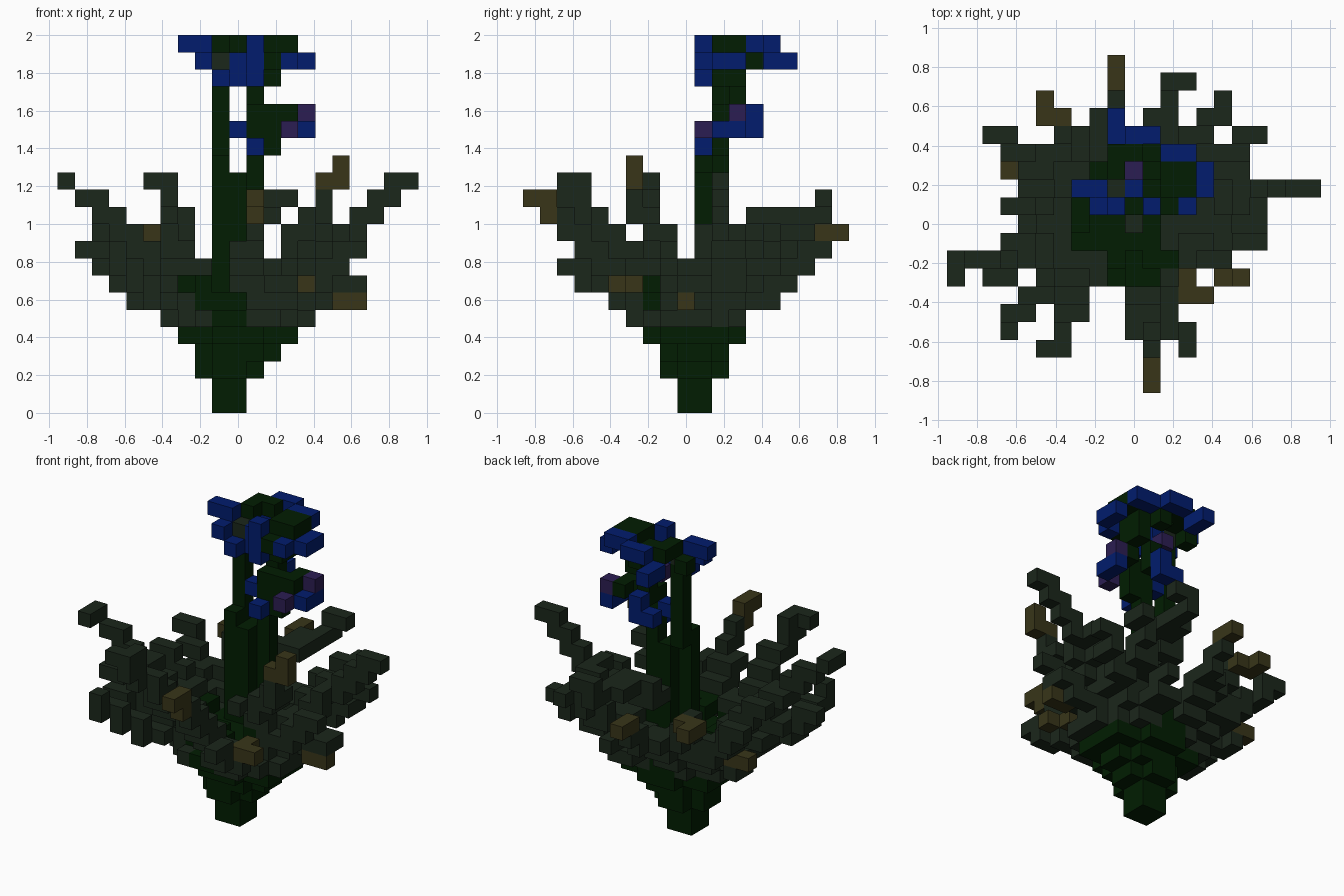
import bpy, bmesh

if "Cube" in bpy.data.objects:
    bpy.data.objects.remove(bpy.data.objects["Cube"])

V = 1 / 11            # edge of one block
cells = {}            # block position -> (part, colour)

COLOURS = {"deep_green": (0.0005, 0.0125, 0.0005, 1),
           "leaf_green": (0.0110, 0.0200, 0.0110, 1),
           "withered_olive": (0.040, 0.036, 0.0095, 1),
           "petal_blue": (0.0005, 0.0115, 0.155, 1),
           "petal_purple": (0.0245, 0.0125, 0.085, 1)}
G, L, O, B, P = range(5)


def put(p, part, col):
    cells.setdefault(p, (part, col))


def box(part, col, x0, x1, y0, y1, z0, z1):
    for x in range(x0, x1 + 1):
        for y in range(y0, y1 + 1):
            for z in range(z0, z1 + 1):
                put((x, y, z), part, col)


def near_centre(x, y):
    return (x + .4) ** 2 + y ** 2 < 10


# flower stalks
box("left_stalk", G, -1, -1, 1, 1, 4, 14)
box("left_stalk", G, -1, -1, 2, 2, 14, 19)
box("left_stalk", L, -1, -1, 2, 2, 20, 20)
box("right_stalk", G, 0, 0, 1, 2, 4, 13)
box("right_stalk", G, 1, 1, 2, 2, 5, 17)
box("right_stalk", G, 2, 2, 2, 2, 15, 17)
box("right_stalk", G, 1, 1, 3, 3, 17, 18)
box("right_stalk", G, 2, 2, 2, 3, 19, 20)

# upper bloom: green heart, blue petals
for b in [(-1, -1, 3, 4, 21, 21), (0, 0, 4, 4, 21, 21), (-2, -2, 3, 3, 20, 20),
          (2, 3, 2, 3, 21, 21), (2, 2, 1, 1, 20, 20), (1, 1, 4, 4, 20, 20)]:
    box("bloom_heart", G, *b)
for b in [(-3, -2, 2, 2, 21, 21), (-2, -2, 1, 1, 20, 20), (-1, -1, 1, 1, 19, 19),
          (0, 0, 2, 2, 19, 20), (1, 1, 1, 1, 19, 21), (3, 3, 1, 1, 20, 20),
          (4, 4, 2, 3, 20, 20), (2, 3, 4, 4, 21, 21), (-1, -1, 5, 6, 20, 20),
          (0, 1, 5, 5, 21, 21)]:
    box("upper_petals", B, *b)
box("upper_petals", P, 0, 0, 3, 3, 19, 19)

# lower bloom
box("lower_bloom_heart", G, 3, 3, 2, 3, 17, 17)
for b in [(0, 0, 2, 2, 16, 16), (1, 1, 1, 1, 15, 15), (4, 4, 2, 3, 16, 16),
          (1, 1, 4, 4, 16, 17), (0, 0, 4, 4, 16, 16)]:
    box("lower_petals", B, *b)
box("lower_petals", P, 4, 4, 3, 3, 17, 17)
box("lower_petals", P, 3, 3, 1, 1, 16, 16)

# withered leaf patches and bent leaf tips
for b in [(3, 3, -4, -3, 7, 7), (4, 4, -4, -4, 7, 7), (6, 7, 0, 0, 6, 6),
          (-5, -4, 6, 6, 10, 10), (-5, -5, 7, 7, 10, 10)]:
    box("leaves", O, *b)
for b in [(-10, -10, -3, -2, 13, 13), (2, 3, 8, 8, 12, 12), (-5, -4, -7, -7, 13, 13),
          (-4, -4, -6, -6, 12, 13), (4, 4, 6, 6, 9, 9), (-7, -7, -6, -6, 9, 9),
          (6, 7, 0, 0, 7, 7)]:
    box("leaves", L, *b)

# root block and widening crown
box("root", G, -1, 0, 0, 1, 0, 1)
for z, x0, x1, y0, y1 in [(2, -2, 1, -1, 2), (3, -2, 2, -1, 2), (4, -3, 3, -2, 3),
                          (5, -4, 4, -3, 3), (6, -3, 3, -2, 3)]:
    cx, cy, rx, ry = (x0 + x1) / 2, (y0 + y1) / 2, (x1 - x0 + 1) / 2, (y1 - y0 + 1) / 2
    for x in range(x0, x1 + 1):
        for y in range(y0, y1 + 1):
            if ((x - cx) / rx) ** 2 + ((y - cy) / ry) ** 2 <= 1.0:
                put((x, y, z), "crown", G if z < 5 or near_centre(x, y) else L)


# stepped leaves from the crown to each tip; some have withered ends,
# bend < 1 makes a leaf rise early and then arch over
def leaf(tx, ty, tz, dry, bend, diagonal=False):
    prev = (0, 0, 4)
    for i in range(121):
        t = i / 120
        p = (round(-.5 + (tx + .5) * t), round(.5 + (ty - .5) * t),
             round(4 + (tz - 4) * t ** bend))
        if p == prev:
            continue
        col = O if dry and t > 0.84 else L
        if p[2] < 8 and near_centre(p[0], p[1]):
            col = G
        steps = [(prev[0], prev[1], p[2]), (p[0], prev[1], p[2]), p]
        for s in steps[2:] if diagonal and t > .85 else steps:
            put(s, "leaves", col)
        # broaden the middle of the leaf sideways
        if 0.3 < t < 0.62:
            if abs(tx) > abs(ty):
                q = (p[0], p[1] + (1 if round(tx + ty) % 2 else -1), p[2])
            else:
                q = (p[0] + (1 if tx > 0 else -1), p[1], p[2])
            if q[1] != 0 or q[2] < 9:
                put(q, "leaves", col)
        prev = p


leaf(-10, -2.4, 13, 0, 1, True)
for tip in [(6, -3.4, 14, 1, 1.2), (1, -9, 12, 1, 1), (-1, 9, 10, 1, 1),
            (-4, 6, 10, 0, .9), (-7, 3, 7, 1, 1),
            (10, 2, 13, 0, 1), (-4.6, -7, 13, 0, 1), (2, 8, 11.45, 0, .15),
            (5, 7, 10, 0, .7), (7, 5, 9, 0, 1), (-8, 5, 10, 0, 1), (-7, 1, 10, 0, 1),
            (-9, -2.4, 9, 0, 1), (-8, -3, 8, 0, 1), (-7, -6, 8, 0, 1), (3, -7, 8, 0, 1),
            (7, -1, 9, 0, 1), (7, 1, 7, 0, 1), (-7, -1, 8, 0, 1),
            (2, 6, 7, 0, 1), (-3, 5, 8, 0, 1), (6, 3, 10, 0, 1)]:
    leaf(*tip)

# materials
mats = []
for n, c in COLOURS.items():
    m = bpy.data.materials.new(n)
    m.diffuse_color = c
    m.use_nodes = True
    m.node_tree.nodes["Principled BSDF"].inputs["Base Color"].default_value = m.diffuse_color
    mats.append(m)

# one mesh per part, keeping only the exposed block faces
for part in sorted({c[0] for c in cells.values()}):
    bm = bmesh.new()
    verts = {}
    for p, (owner, col) in cells.items():
        if owner != part:
            continue
        for axis in range(3):
            for sign in (-1, 1):
                n = list(p)
                n[axis] += sign
                if tuple(n) in cells:
                    continue
                u, w = (axis + 1) % 3, (axis + 2) % 3
                face = []
                for a, b in [(0, 0), (1, 0), (1, 1), (0, 1)][::sign]:
                    k = list(p)
                    k[axis] += (sign + 1) // 2
                    k[u] += a
                    k[w] += b
                    k = tuple(k)
                    if k not in verts:
                        verts[k] = bm.verts.new(((k[0] - .5) * V, (k[1] - .5) * V, k[2] * V))
                    face.append(verts[k])
                bm.faces.new(face).material_index = col
    me = bpy.data.meshes.new(part)
    bm.to_mesh(me)
    bm.free()
    for m in mats:
        me.materials.append(m)
    bpy.context.collection.objects.link(bpy.data.objects.new(part, me))
